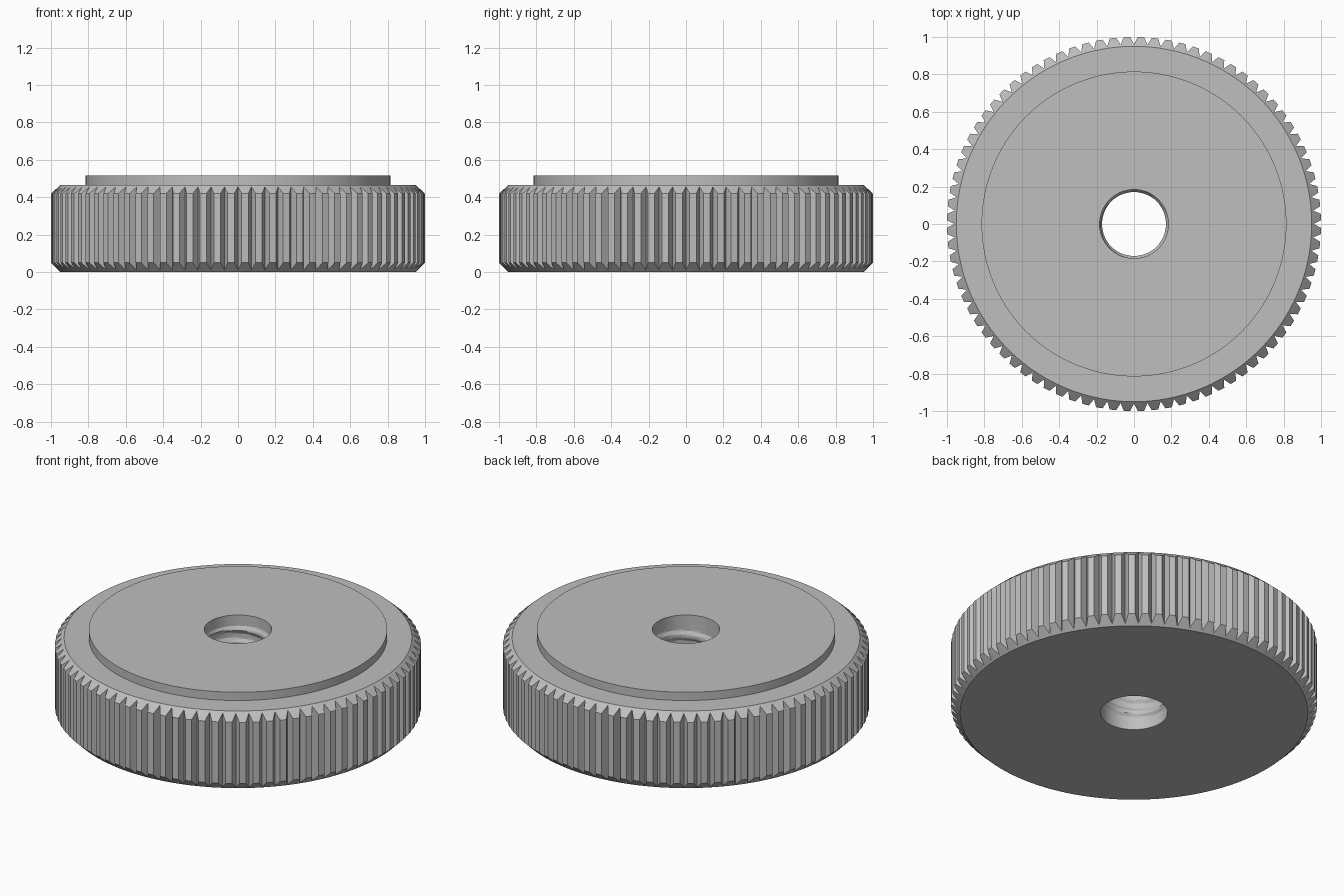
import bpy, bmesh
from math import sin, cos, pi, tau, radians

if "Cube" in bpy.data.objects:
    bpy.data.objects.remove(bpy.data.objects["Cube"])

steel = bpy.data.materials.new("plain steel grey")
steel.use_nodes = True
GREY = (0.52, 0.52, 0.52, 1)
steel.diffuse_color = GREY
steel.node_tree.nodes["Principled BSDF"].inputs["Base Color"].default_value = GREY

TEETH, SIDES, HEIGHT = 84, 168, 0.515


def stack(name, loops):
    """Closed solid skinned over a stack of equal-length point loops."""
    bm = bmesh.new()
    rings = [[bm.verts.new(p) for p in loop] for loop in loops]
    for low, high in zip(rings, rings[1:]):
        n = len(low)
        for i in range(n):
            j = (i + 1) % n
            bm.faces.new((low[i], low[j], high[j], high[i]))
    bm.faces.new(rings[0][::-1])
    bm.faces.new(rings[-1])
    bmesh.ops.recalc_face_normals(bm, faces=bm.faces)
    mesh = bpy.data.meshes.new(name)
    bm.to_mesh(mesh)
    bm.free()
    mesh.materials.append(steel)
    obj = bpy.data.objects.new(name, mesh)
    bpy.context.collection.objects.link(obj)
    return obj


def circle(r, z, n=SIDES):
    return [(r * cos(tau * i / n), r * sin(tau * i / n), z) for i in range(n)]


def boolean(target, cutter, operation):
    mod = target.modifiers.new(operation.lower(), "BOOLEAN")
    mod.operation, mod.object, mod.solver = operation, cutter, "EXACT"
    bpy.context.view_layer.objects.active = target
    bpy.ops.object.modifier_apply(modifier=mod.name)
    bpy.data.objects.remove(cutter)


# Chamfered disc with the raised boss on top
profile = [(0.95, 0), (1, 0.05), (1, 0.42), (0.95, 0.465),
           (0.815, 0.465), (0.815, HEIGHT)]
nut = stack("knurled_nut", [circle(r, z) for r, z in profile])

# Knurling: V grooves all round, run out through the chamfers
outline = []
for t in range(TEETH):
    a = tau * t / TEETH
    for r, da in ((1.02, -0.029), (0.96, 0), (1.02, 0.029)):
        outline.append((r * cos(a + da), r * sin(a + da)))
knurl = stack("knurl_cutter", [[(x, y, z) for x, y in outline] for z in (-0.1, 0.7)])
boolean(nut, knurl, "INTERSECT")

# Threaded bore: plain at both ends, helical ridge between
PITCH, N, STEPS = 0.09, 64, 72


def bore_radius(angle, z):
    phase = (z / PITCH - angle / tau) % 1
    ridge = max(0, min(1, 1.6 - abs(phase - 0.5) * 5))
    fade = max(0, min(1, (z - 0.07) / 0.02, (0.45 - z) / 0.02))
    return 0.184 - 0.013 * ridge * fade


loops = []
for k in range(STEPS + 1):
    z = -0.02 + (HEIGHT + 0.04) * k / STEPS
    loops.append([(bore_radius(a, z) * cos(a), bore_radius(a, z) * sin(a), z)
                  for a in (tau * i / N for i in range(N))])
boolean(nut, stack("thread_cutter", loops), "DIFFERENCE")

bpy.ops.object.select_all(action="DESELECT")
nut.select_set(True)
bpy.context.view_layer.objects.active = nut
bpy.ops.object.shade_smooth_by_angle(angle=radians(25))
